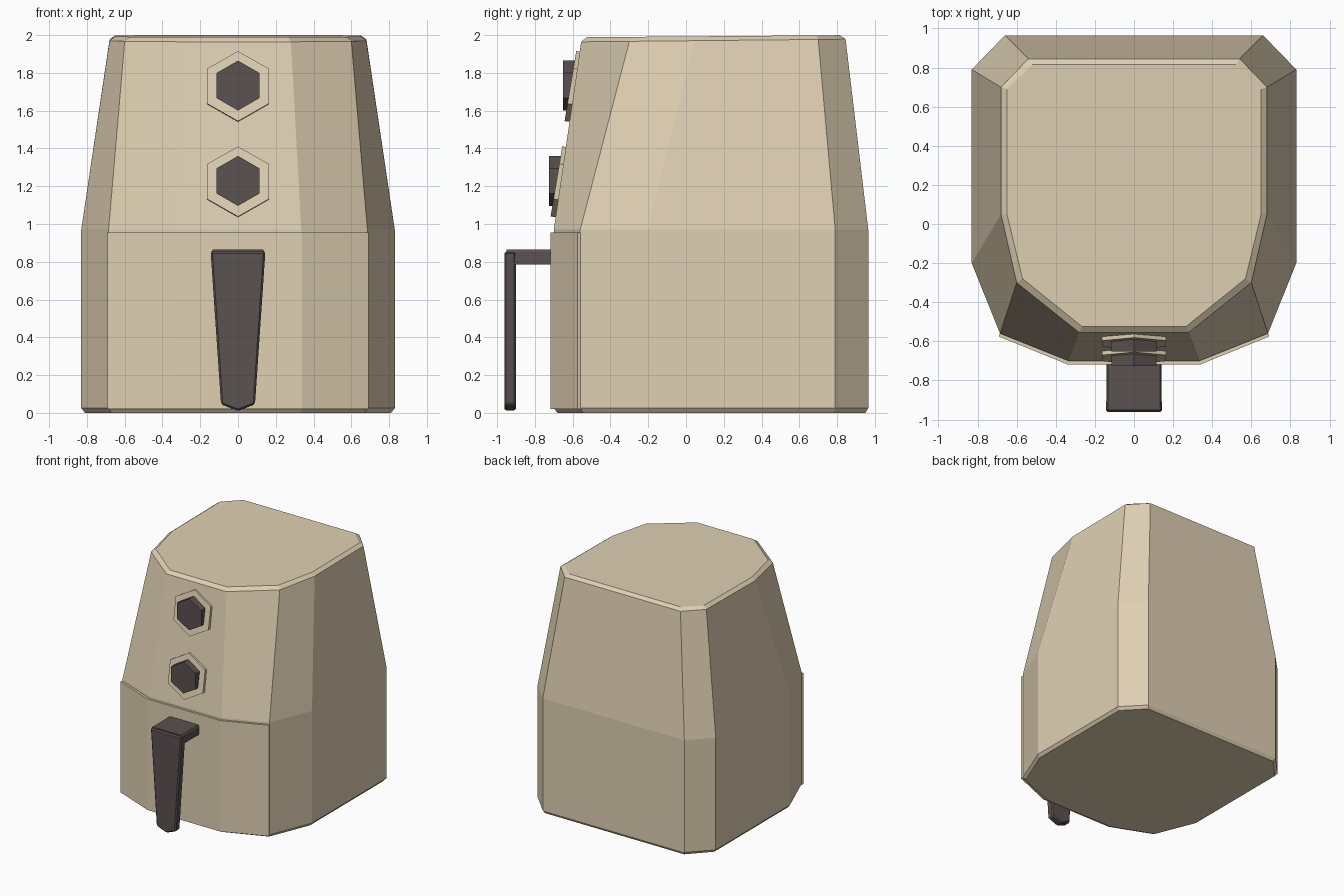
import bpy, bmesh
from math import sin, cos, radians, pi

if "Cube" in bpy.data.objects:
    bpy.data.objects.remove(bpy.data.objects["Cube"])


def material(name, rgb):
    m = bpy.data.materials.new(name)
    m.diffuse_color = (*rgb, 1)
    m.use_nodes = True
    m.node_tree.nodes["Principled BSDF"].inputs["Base Color"].default_value = m.diffuse_color
    return m


CREAM = material("cream", (0.74, 0.63, 0.45))
DARK = material("dark", (0.10, 0.085, 0.08))


def loft(name, rings, mat, bevel=0):
    """Skin a stack of equal-length rings of 3D points and cap both ends."""
    bm = bmesh.new()
    rows = [[bm.verts.new(p) for p in r] for r in rings]
    n = len(rows[0])
    for a, b in zip(rows, rows[1:]):
        for i in range(n):
            j = (i + 1) % n
            bm.faces.new((a[i], a[j], b[j], b[i]))
    bm.faces.new(rows[0])
    bm.faces.new(rows[-1])
    bmesh.ops.recalc_face_normals(bm, faces=bm.faces)
    me = bpy.data.meshes.new(name)
    bm.to_mesh(me)
    bm.free()
    ob = bpy.data.objects.new(name, me)
    bpy.context.collection.objects.link(ob)
    me.materials.append(mat)
    if bevel:
        mod = ob.modifiers.new("bevel", 'BEVEL')
        mod.width, mod.segments = bevel, 1
    return ob


def mirrored(half):
    """Complete a right-hand outline (front to back) with its left half."""
    return half + [(-x, y) for x, y in reversed(half)]


def ring(half, z, tilt=0.0):
    return [(x, y, z + tilt * y) for x, y in mirrored(half)]


# body: five stacked ten-sided outlines
base = [(0.33, -0.68), (0.67, -0.545), (0.81, -0.2), (0.81, 0.78), (0.65, 0.95)]
lower = [(0.335, -0.70), (0.685, -0.56), (0.83, -0.2), (0.83, 0.79), (0.66, 0.965)]
rim = [(0.28, -0.555), (0.60, -0.30), (0.68, 0.05), (0.68, 0.70), (0.54, 0.845)]
top = [(0.265, -0.525), (0.57, -0.28), (0.65, 0.05), (0.65, 0.69), (0.52, 0.815)]
loft("body", [ring(base, 0), ring(lower, 0.025), ring(lower, 0.97),
              ring(rim, 1.97, 0.01), ring(top, 1.993, 0.008)], CREAM)

# drawer front: thin shell standing proud of the lower body
shell = [(0.34, -0.718), (0.692, -0.575), (0.685, -0.555), (0.33, -0.67)]
loft("drawer_front", [ring(shell, 0.02), ring(shell, 0.955)], CREAM)


# dials: hexagonal plate following the sloped front, straight hexagonal knob
def hexagon(radius, y, z, tilt=0.0):
    pts = []
    for i in range(6):
        a = pi / 6 + i * pi / 3
        v = radius * sin(a)
        pts.append((radius * cos(a) * cos(0), y + v * sin(tilt), z + v * cos(tilt)))
    return pts


for label, z, y in (("upper", 1.73, -0.612), ("lower", 1.225, -0.686)):
    t = radians(9.5)
    loft(label + "_dial_plate", [hexagon(0.188, y + 0.04, z - 0.005, t),
                                 hexagon(0.188, y, z, t)], CREAM)
    loft(label + "_dial_knob", [hexagon(0.132, y + 0.04, z + 0.003),
                                hexagon(0.132, y - 0.04, z + 0.003)], DARK)

# handle: tapered grip with a pointed end, and the arm joining the drawer
grip = [(0.145, 0.855), (0.09, 0.045), (0, 0.01), (-0.09, 0.045), (-0.145, 0.855)]
loft("handle_grip", [[(x, y, z) for x, z in grip] for y in (-0.962, -0.90)],
     DARK, 0.01)
arm = [(0.14, 0.785), (0.14, 0.853), (0.132, 0.865),
       (-0.132, 0.865), (-0.14, 0.853), (-0.14, 0.785)]
loft("handle_arm", [[(x, y, z) for x, z in arm] for y in (-0.95, -0.70)], DARK)
